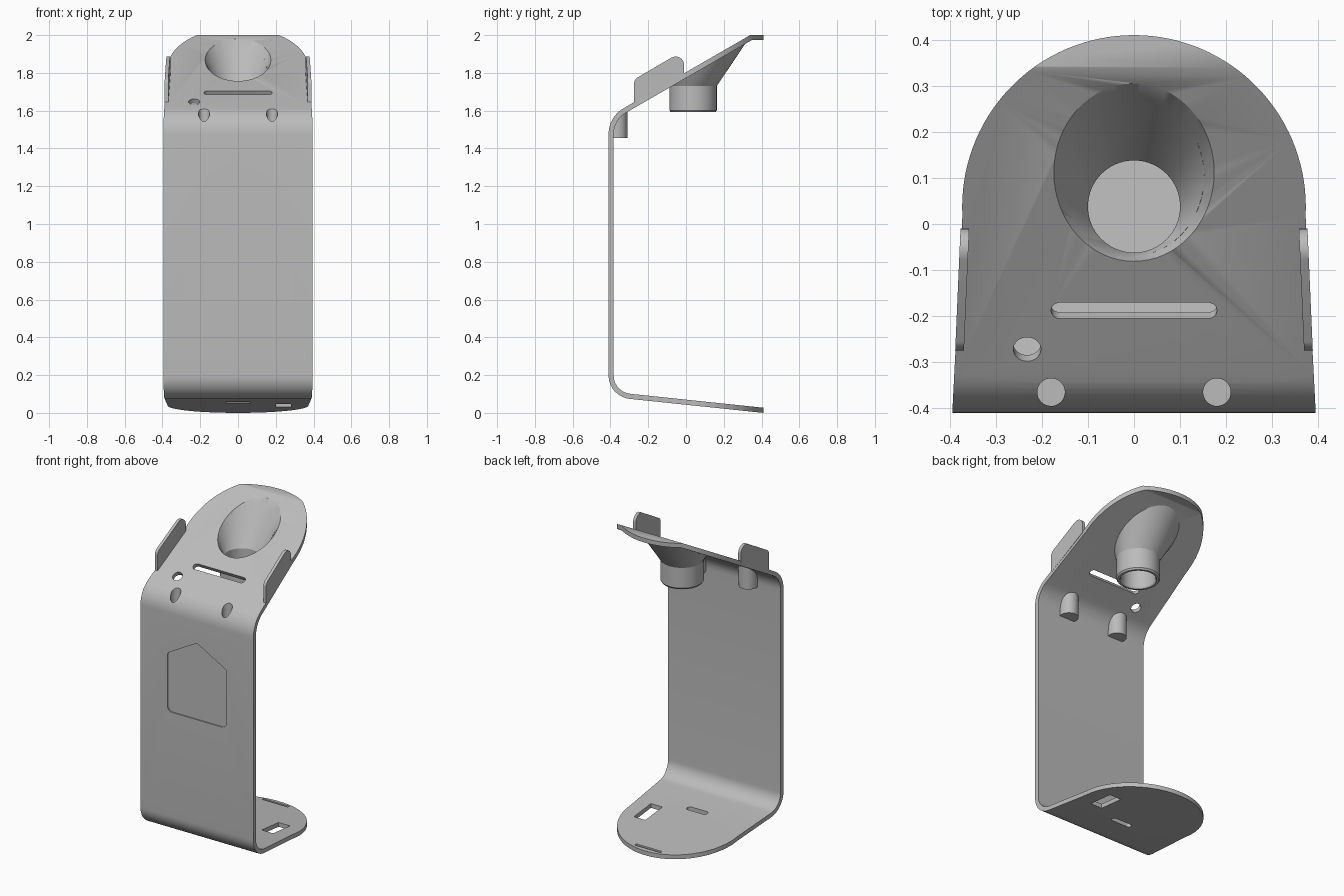
import bpy, bmesh, math
from mathutils import Vector

if "Cube" in bpy.data.objects:
    bpy.data.objects.remove(bpy.data.objects["Cube"])

grey = bpy.data.materials.new("light grey plastic")
grey.use_nodes = True
grey.diffuse_color = (0.5, 0.5, 0.5, 1)
grey.node_tree.nodes["Principled BSDF"].inputs["Base Color"].default_value = (0.5, 0.5, 0.5, 1)

THICK = 0.027
TILT = math.radians(30)
UP = Vector((0, -math.sin(TILT), math.cos(TILT)))      # normal of the sloped head
ALONG = Vector((0, math.cos(TILT), math.sin(TILT)))    # uphill on the sloped head
PLAN = lambda u, v, w: Vector((u, v, w))
SIDE = lambda u, v, w: Vector((w, u, v))
FRONT = lambda u, v, w: Vector((u, w, v))


def slope_z(y):
    return 2 + (y - 0.34) * math.tan(TILT)


def loft(name, rings, cyclic=False):
    """Skin equal rings of points; cap the ends or join last to first."""
    bm = bmesh.new()
    loops = [[bm.verts.new(p) for p in ring] for ring in rings]
    pairs = list(zip(loops, loops[1:]))
    if cyclic:
        pairs.append((loops[-1], loops[0]))
    else:
        bm.faces.new(loops[0])
        bm.faces.new(loops[-1])
    n = len(loops[0])
    for a, b in pairs:
        for i in range(n):
            j = (i + 1) % n
            bm.faces.new((a[i], a[j], b[j], b[i]))
    bmesh.ops.recalc_face_normals(bm, faces=bm.faces)
    mesh = bpy.data.meshes.new(name)
    bm.to_mesh(mesh)
    bm.free()
    obj = bpy.data.objects.new(name, mesh)
    bpy.context.collection.objects.link(obj)
    mesh.materials.append(grey)
    return obj


def prism(name, pts, lo, hi, place):
    return loft(name, [[place(u, v, w) for u, v in pts] for w in (lo, hi)])


def boolean(obj, cutter, operation="DIFFERENCE", keep=False):
    mod = obj.modifiers.new("cut", "BOOLEAN")
    mod.operation, mod.solver, mod.object = operation, "EXACT", cutter
    bpy.context.view_layer.objects.active = obj
    bpy.ops.object.modifier_apply(modifier=mod.name)
    if not keep:
        bpy.data.objects.remove(cutter)


def fillet(pts, radii, closed=False, steps=10):
    """Round the corners of a 2D polyline."""
    out = []
    n = len(pts)
    for i, (p, r) in enumerate(zip(pts, radii)):
        p = Vector(p)
        if r <= 0 or (not closed and i in (0, n - 1)):
            out.append(p)
            continue
        a = (Vector(pts[i - 1]) - p).normalized()
        b = (Vector(pts[(i + 1) % n]) - p).normalized()
        half = a.angle(b) / 2
        centre = p + (a + b).normalized() * r / math.sin(half)
        start = p + a * r / math.tan(half) - centre
        end = p + b * r / math.tan(half) - centre
        for k in range(steps + 1):
            out.append(centre + start.slerp(end, k / steps).normalized() * r)
    return out


def profile(t):
    """Bent strip in side view, moved inward by t."""
    base = [Vector(p) for p in ((0.43, -0.002), (-0.41, 0.086),
                                (-0.41, slope_z(-0.41)), (0.34, 2), (0.43, 2))]
    dirs = [(b - a).normalized() for a, b in zip(base, base[1:])]
    norms = [Vector((d.y, -d.x)) for d in dirs]
    pts = [base[0] + norms[0] * t]
    for p, m, n in zip(base[1:], norms, norms[1:]):
        pts.append(p + (m + n) * t / (1 + m.dot(n)))
    pts.append(base[-1] + norms[-1] * t)
    return fillet(pts, [0, 0.125 - t, 0.16 - t, 0, 0])


def ellipse(cy, rx, ry, z, n=64):
    """Ring round (0, cy); z is a height or a function of y."""
    ring = []
    for i in range(n):
        a = math.tau * i / n
        y = cy + ry * math.sin(a)
        ring.append(Vector((rx * math.cos(a), y, z(y) if callable(z) else z)))
    return ring


def disc(x, y, r, n=32):
    return [(x + r * math.cos(math.tau * i / n), y + r * math.sin(math.tau * i / n)) for i in range(n)]


def rect(x0, x1, y0, y1, r=0):
    return fillet([(x0, y0), (x1, y0), (x1, y1), (x0, y1)], [r] * 4, True)


def on_slope(y):
    """Placement with its origin on the sloped surface at y."""
    origin = Vector((0, y, slope_z(y)))
    return lambda u, v, w: origin + Vector((u, 0, 0)) + ALONG * v + UP * w


# Bent strip, trimmed to a tapered outline with a round end
stand = prism("stand_body", profile(0) + profile(THICK)[::-1], -0.5, 0.5, SIDE)
outline = [(-0.395, -0.42), (0.395, -0.42)]
for i in range(65):
    a = math.radians(-3 + 186 * i / 64)
    outline.append((0.373 * math.cos(a), 0.037 + 0.373 * math.sin(a)))
boolean(stand, prism("outline_cutter", outline, -0.5, 2.5, PLAN), "INTERSECT")

# Funnel and its opening in the head
bore = ellipse(0.038, 0.1, 0.1, 1.72)
mouth = ellipse(0.112, 0.174, 0.193, slope_z)
beyond = [m + (m - b) * 0.4 for b, m in zip(bore, mouth)]
boolean(stand, loft("funnel_cutter", [bore, mouth, beyond]))
loft("funnel", [
    mouth, bore,
    ellipse(0.038, 0.1, 0.1, 1.6), ellipse(0.038, 0.105, 0.105, 1.592),
    ellipse(0.038, 0.118, 0.118, 1.592), ellipse(0.038, 0.125, 0.125, 1.602),
    ellipse(0.038, 0.125, 0.125, 1.73),
    ellipse(0.1175, 0.184, 0.207, lambda y: slope_z(y) - 0.02)], cyclic=True)

# Blind sockets hanging behind the upper bend
for x, side in ((-0.18, "right"), (0.18, "left")):
    socket = prism(side + "_socket", disc(x, -0.365, 0.055), 1.455, 1.75, PLAN)
    boolean(socket, prism("inside", profile(0.012), -0.5, 0.5, SIDE), "INTERSECT")
    drill = prism("drill", disc(x, -0.365, 0.03), 1.475, 1.9, PLAN)
    boolean(socket, drill, keep=True)
    boolean(stand, drill)

# Slot and small hole through the head
boolean(stand, prism("slot_cutter", rect(-0.18, 0.18, -0.02, 0.02, 0.0199), -0.06, 0.05, on_slope(-0.188)))
boolean(stand, prism("hole_cutter", disc(-0.232, 0, 0.03), -0.06, 0.05, on_slope(-0.272)))

# Openings and end groove in the foot
boolean(stand, prism("port_cutter", rect(0.2, 0.28, -0.05, 0.12), -0.1, 0.2, PLAN))
boolean(stand, prism("foot_slot_cutter", rect(-0.07, 0.07, -0.13, -0.095, 0.017), -0.1, 0.2, PLAN))
boolean(stand, prism("groove_cutter", rect(-0.09, 0.09, 0.368, 0.384), 0.022, 0.1, PLAN))

# Shallow house-shaped recess on the front
house = fillet([(-0.207, 0.855), (0.207, 0.855), (0.207, 1.222), (0, 1.338), (-0.207, 1.222)],
               [0.035, 0.035, 0.03, 0, 0.03], True)
boolean(stand, prism("recess_cutter", house, -0.5, -0.403, FRONT))

# Side guards standing on the head
guard = fillet([(-0.275, slope_z(-0.275) - 0.01), (-0.275, 1.765), (-0.01, 1.92),
                (-0.01, slope_z(-0.01) - 0.01)], [0, 0.04, 0.045, 0], True)
for s, side in ((-1, "right"), (1, "left")):
    edge = lambda y: 0.394 - (y + 0.41) * 0.0435
    prism(side + "_guard", guard, -0.019, 0,
          lambda u, v, w: Vector((s * (edge(u) + w), u, v)))

# Smooth curved surfaces, keep edges crisp
for obj in bpy.context.collection.objects:
    if obj.type == "MESH":
        bpy.ops.object.select_all(action="DESELECT")
        obj.select_set(True)
        bpy.context.view_layer.objects.active = obj
        bpy.ops.object.shade_smooth_by_angle(angle=math.radians(30))
